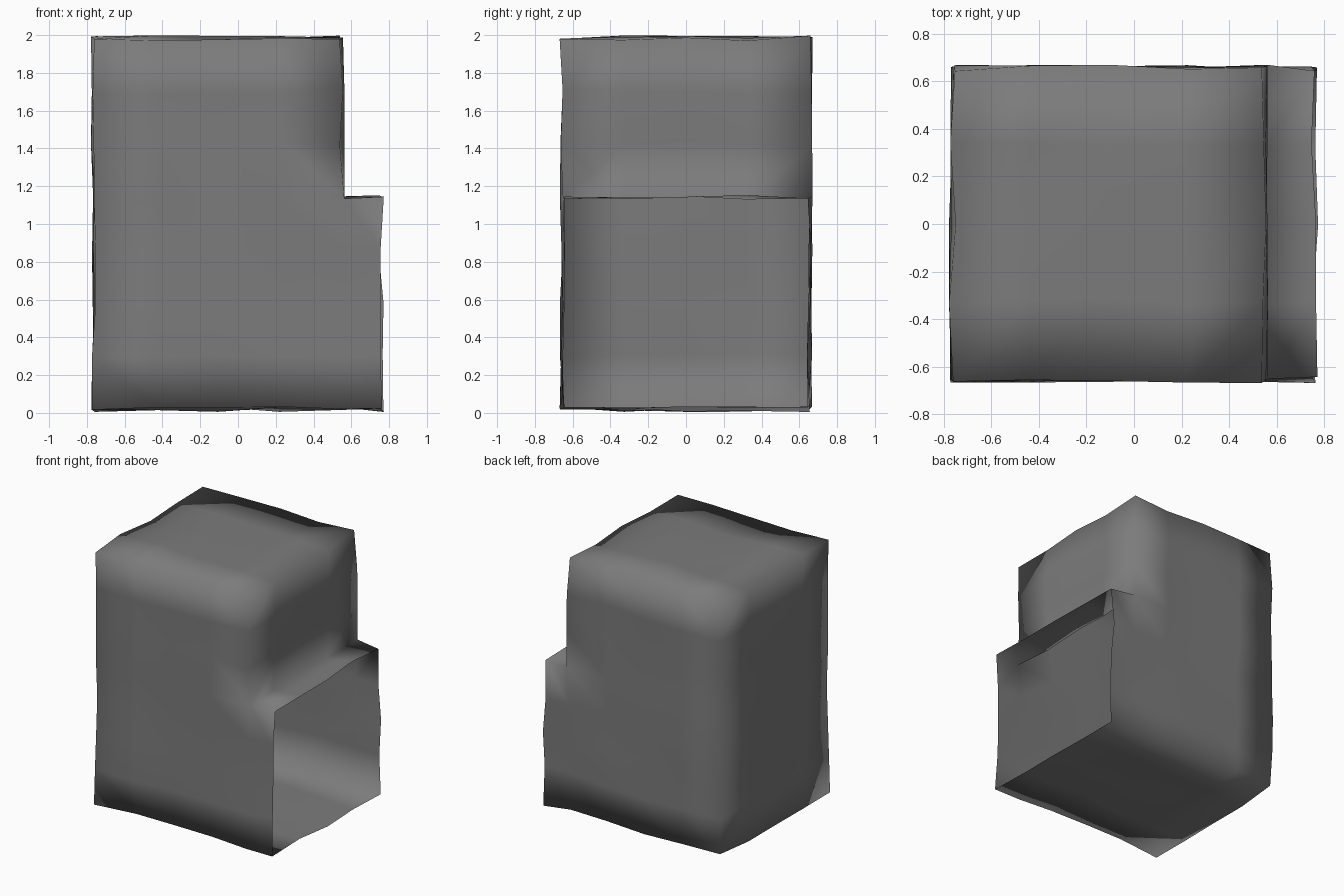
import bpy, bmesh, random
from mathutils import Vector

if "Cube" in bpy.data.objects:
    bpy.data.objects.remove(bpy.data.objects["Cube"])

random.seed(4)

# Grid lines: a coarse block with a step on the upper right
XS = [-0.765, -0.435, -0.105, 0.225, 0.55, 0.76]
YS = [-0.655, -0.328, 0.0, 0.328, 0.655]
ZS = [0.02, 0.30, 0.58, 0.86, 1.14, 1.42, 1.70, 1.985]
NX, NY, NZ = len(XS) - 1, len(YS) - 1, len(ZS) - 1
STEP_X, STEP_Z = NX - 1, 4


def filled(i, j, k):
    inside = 0 <= i < NX and 0 <= j < NY and 0 <= k < NZ
    return inside and not (i >= STEP_X and k >= STEP_Z)


bm = bmesh.new()
verts = {}


def vert(key):
    # Shared, slightly uneven grid point
    if key not in verts:
        i, j, k = key
        wobble = [random.uniform(-0.015, 0.015) for _ in range(3)]
        verts[key] = bm.verts.new(Vector((XS[i], YS[j], ZS[k])) + Vector(wobble))
    return verts[key]


# Outer skin of the filled cells, one quad per exposed side
for i in range(NX):
    for j in range(NY):
        for k in range(NZ):
            if not filled(i, j, k):
                continue
            for axis in range(3):
                for side in (0, 1):
                    n = [i, j, k]
                    n[axis] += 1 if side else -1
                    if filled(*n):
                        continue
                    # The lower right end is left open
                    if axis == 0 and side and i == NX - 1:
                        continue
                    u, w = (axis + 1) % 3, (axis + 2) % 3
                    ring = []
                    for a, b in ((0, 0), (1, 0), (1, 1), (0, 1)):
                        p = [i, j, k]
                        p[axis] += side
                        p[u] += a
                        p[w] += b
                        ring.append(vert(tuple(p)))
                    bm.faces.new(ring if side else ring[::-1])

# Smooth shading across the whole shell
for f in bm.faces:
    f.smooth = True

mesh = bpy.data.meshes.new("stepped_shell")
bm.to_mesh(mesh)
bm.free()
shell = bpy.data.objects.new("stepped_shell", mesh)
bpy.context.collection.objects.link(shell)

# Dark grey surface
dark = bpy.data.materials.new("dark_grey")
dark.diffuse_color = (0.2, 0.2, 0.2, 1.0)
dark.use_nodes = True
dark.node_tree.nodes["Principled BSDF"].inputs["Base Color"].default_value = dark.diffuse_color
mesh.materials.append(dark)
